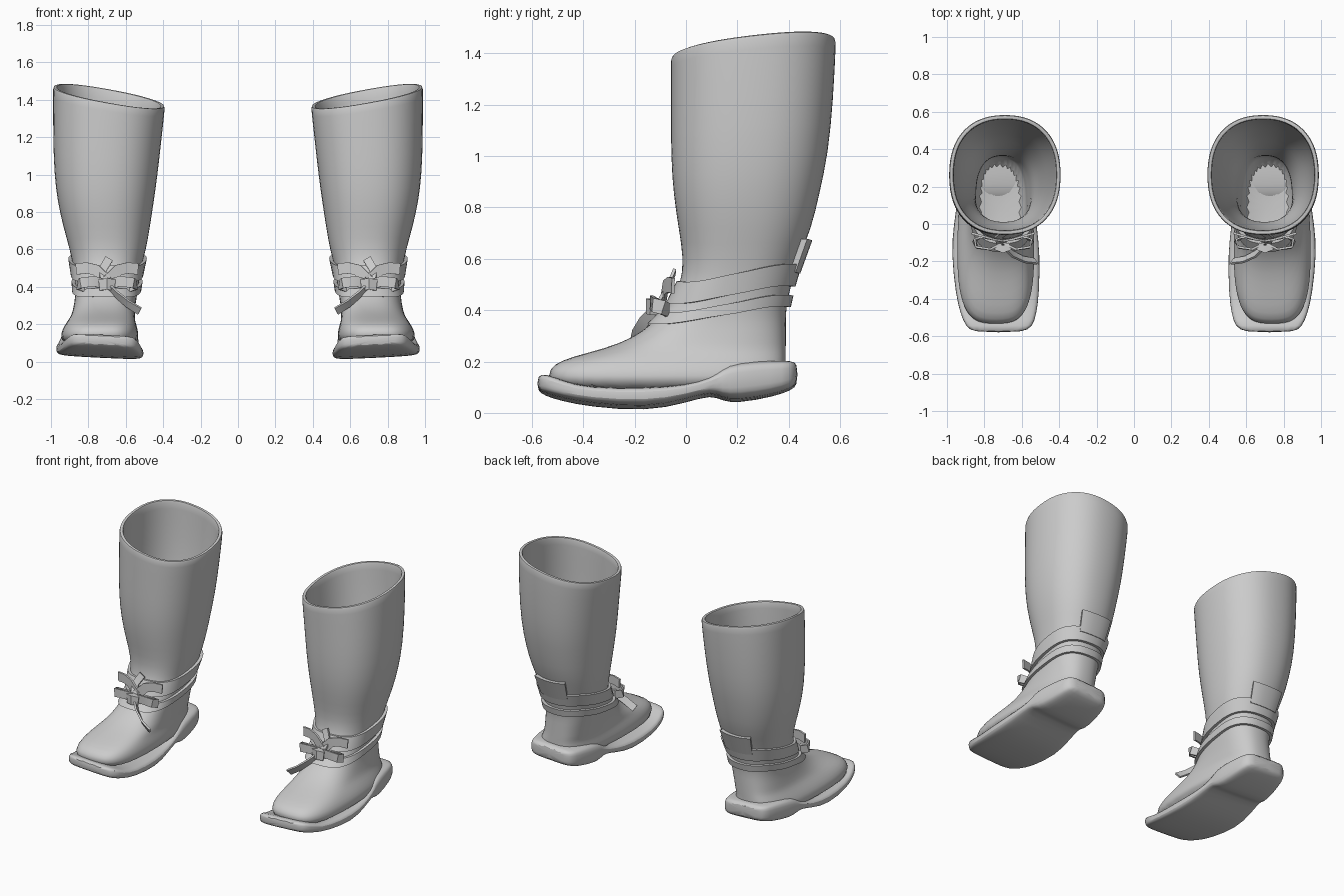
import bpy, bmesh, math
from mathutils import Vector

cube = bpy.data.objects.get("Cube")
if cube:
    bpy.data.objects.remove(cube, do_unlink=True)

leather = bpy.data.materials.new("grey leather")
leather.use_nodes = True
GREY = (0.6, 0.6, 0.6, 1)
leather.diffuse_color = GREY
leather.node_tree.nodes["Principled BSDF"].inputs["Base Color"].default_value = GREY

N = 32
# Horizontal sections: z, x min, x max, y front, y back, squareness, heel taper
SECTIONS = [
    (0.08, 0.53, 0.95, -0.53, 0.38, 3.2, 0.12),
    (0.15, 0.53, 0.95, -0.54, 0.39, 3.2, 0.14),
    (0.19, 0.54, 0.93, -0.52, 0.39, 3.2, 0.12),
    (0.22, 0.55, 0.91, -0.44, 0.39, 3.0, 0.08),
    (0.25, 0.55, 0.89, -0.32, 0.39, 2.8, 0.04),
    (0.29, 0.55, 0.88, -0.21, 0.39, 2.6, 0),
    (0.35, 0.54, 0.87, -0.13, 0.39, 2.5, 0),
    (0.41, 0.53, 0.87, -0.07, 0.39, 2.4, 0),
    (0.50, 0.52, 0.88, -0.02, 0.41, 2.3, 0),
    (0.60, 0.49, 0.90, -0.01, 0.44, 2.3, 0),
    (0.72, 0.47, 0.935, -0.03, 0.49, 2.3, 0),
    (0.85, 0.45, 0.965, -0.05, 0.52, 2.3, 0),
    (1.00, 0.43, 0.985, -0.06, 0.555, 2.3, 0),
    (1.20, 0.41, 0.99, -0.06, 0.575, 2.3, 0),
    (1.40, 0.39, 0.99, -0.06, 0.585, 2.3, 0),
    (1.42, 0.39, 0.99, -0.06, 0.585, 2.3, 0),
]


def power(v, n):
    return math.copysign(abs(v) ** (2 / n), v)


def section_at(z):
    for a, b in zip(SECTIONS, SECTIONS[1:]):
        if z <= b[0]:
            t = max(0, (z - a[0]) / (b[0] - a[0]))
            return [p + (q - p) * t for p, q in zip(a, b)]
    return SECTIONS[-1]


def skin(z, angle, offset=0):
    """Point on the boot surface, pushed outwards by offset."""
    _, x0, x1, y0, y1, n, taper = section_at(z)
    u, v = power(math.cos(angle), n), power(math.sin(angle), n)
    rx = ((x1 - x0) / 2 + offset) * (1 - taper * max(0, v))
    ry = (y1 - y0) / 2 + offset
    lift = max(0, (z - 0.9) / 0.5)
    return Vector(((x0 + x1) / 2 + rx * u, (y0 + y1) / 2 + ry * v,
                   z + lift * (0.05 * u + 0.035 * v)))


def ring(z, offset=0):
    return [skin(z, math.tau * i / N, offset) for i in range(N)]


def loft(name, rings, side, caps=True, loop=False, subdivide=1, angle=50):
    """Join closed rings into a skin; side -1 makes the opposite boot."""
    bm = bmesh.new()
    rows = [[bm.verts.new((p.x * side, p.y, p.z)) for p in r] for r in rings]
    pairs = list(zip(rows, rows[1:])) + ([(rows[-1], rows[0])] if loop else [])
    for a, b in pairs:
        for i in range(len(a)):
            j = (i + 1) % len(a)
            bm.faces.new((a[i], a[j], b[j], b[i]))
    if caps:
        bm.faces.new(rows[0])
        bm.faces.new(rows[-1])
    bmesh.ops.recalc_face_normals(bm, faces=bm.faces)
    mesh = bpy.data.meshes.new(name)
    bm.to_mesh(mesh)
    bm.free()
    mesh.materials.append(leather)
    ob = bpy.data.objects.new(name, mesh)
    bpy.context.collection.objects.link(ob)
    if subdivide:
        mod = ob.modifiers.new("smooth", "SUBSURF")
        mod.levels = mod.render_levels = subdivide
    bpy.ops.object.select_all(action="DESELECT")
    ob.select_set(True)
    bpy.context.view_layer.objects.active = ob
    bpy.ops.object.shade_smooth_by_angle(angle=math.radians(angle))
    return ob


def band(name, low, high, slope, side, thick=0.018, start=0, end=math.tau):
    """Strap hugging the ankle, rising towards the back."""
    whole = end - start > 6
    steps = 48 if whole else 10
    rings = []
    for i in range(steps if whole else steps + 1):
        a = start + (end - start) * i / steps
        rise = slope * (1 + math.sin(a)) / 2 + 0.008 * math.sin(3 * a)
        rings.append([skin(z + rise, a, o) for z, o in
                      ((low, -0.01), (low, thick), (high, thick), (high, -0.01))])
    loft(name, rings, side, not whole, whole, 0, 40)


def ribbon(name, path, width, side, across=(0, 0, 1), thick=0.012):
    """Flat strip following a path."""
    pts = [Vector(p) for p in path]
    rings = []
    for i, p in enumerate(pts):
        run = (pts[min(i + 1, len(pts) - 1)] - pts[max(i - 1, 0)]).normalized()
        wide = Vector(across)
        wide = (wide - run * wide.dot(run)).normalized() * width / 2
        deep = run.cross(wide).normalized() * thick / 2
        rings.append([p + wide + deep, p - wide + deep, p - wide - deep, p + wide - deep])
    loft(name, rings, side, subdivide=0, angle=40)


# Sole stations: y, x min, x max, bottom, top
SOLE = [
    (-0.58, 0.59, 0.86, 0.09, 0.14), (-0.55, 0.54, 0.90, 0.07, 0.15),
    (-0.48, 0.52, 0.93, 0.05, 0.12), (-0.38, 0.505, 0.955, 0.03, 0.09),
    (-0.15, 0.50, 0.98, 0.01, 0.09), (0.0, 0.52, 0.965, 0.045, 0.10),
    (0.10, 0.53, 0.95, 0.075, 0.13), (0.14, 0.53, 0.945, 0.05, 0.17),
    (0.20, 0.53, 0.94, 0.04, 0.195), (0.34, 0.55, 0.91, 0.065, 0.20),
    (0.41, 0.57, 0.89, 0.09, 0.20), (0.435, 0.61, 0.85, 0.11, 0.19),
]


def sole_ring(y, x0, x1, z0, z1):
    pts = []
    for i in range(16):
        a = math.tau * (i + 0.5) / 16
        x = (x0 + x1) / 2 + (x1 - x0) / 2 * power(math.cos(a), 5)
        z = (z0 + z1) / 2 + (z1 - z0) / 2 * power(math.sin(a), 5)
        pts.append(Vector((x, y, z + 0.05 * (x - 0.72))))
    return pts


for side, label in ((1, "left"), (-1, "right")):
    # Boot body: outside up to the rim, then the lining down to the insole
    outside = [ring(s[0]) for s in SECTIONS]
    lining = [ring(z, -0.025) for z in (1.42, 1.4, 1.2, 1.0, 0.85, 0.72, 0.6, 0.5, 0.41, 0.35, 0.29)]
    insole = [[Vector((p.x, p.y, 0.16)) for p in ring(0.29, -0.03)]]
    loft(label + "_boot_body", outside + lining + insole, side)
    loft(label + "_sole", [sole_ring(*s) for s in SOLE], side)

    # Ankle straps and the tab behind
    band(label + "_upper_strap", 0.42, 0.505, 0.08, side)
    band(label + "_lower_strap", 0.34, 0.385, 0.08, side)
    band(label + "_back_tab", 0.55, 0.68, 0, side, 0.022, math.radians(65), math.radians(115))

    # Bow: two loops, knot, upper ends and the hanging tail
    for d, part in ((-1, "inner"), (1, "outer")):
        loop = [(0.70 + d * x, y, z) for x, y, z in
                ((0, -0.10, 0.41), (0.07, -0.135, 0.43), (0.14, -0.125, 0.42),
                 (0.155, -0.09, 0.41), (0.12, -0.07, 0.40), (0, -0.09, 0.41))]
        ribbon(f"{label}_{part}_bow_loop", loop, 0.055, side)
        end = [(0.70 + d * x, y, z) for x, y, z in
               ((0, -0.09, 0.43), (0.06, -0.08, 0.49), (0.11, -0.065, 0.50), (0.165, -0.05, 0.495))]
        ribbon(f"{label}_{part}_bow_end", end, 0.06, side)
    ribbon(label + "_bow_knot", [(0.665, -0.12, 0.41), (0.70, -0.135, 0.415), (0.735, -0.12, 0.41)],
           0.06, side, thick=0.04)
    ribbon(label + "_bow_peak", [(0.71, -0.11, 0.42), (0.725, -0.07, 0.49), (0.69, -0.045, 0.55)],
           0.045, side, (1, 0, 0.4))
    ribbon(label + "_bow_tail", [(0.69, -0.12, 0.40), (0.65, -0.16, 0.36),
                                 (0.59, -0.19, 0.31), (0.525, -0.20, 0.27)], 0.045, side, (0.3, -0.4, 1))
